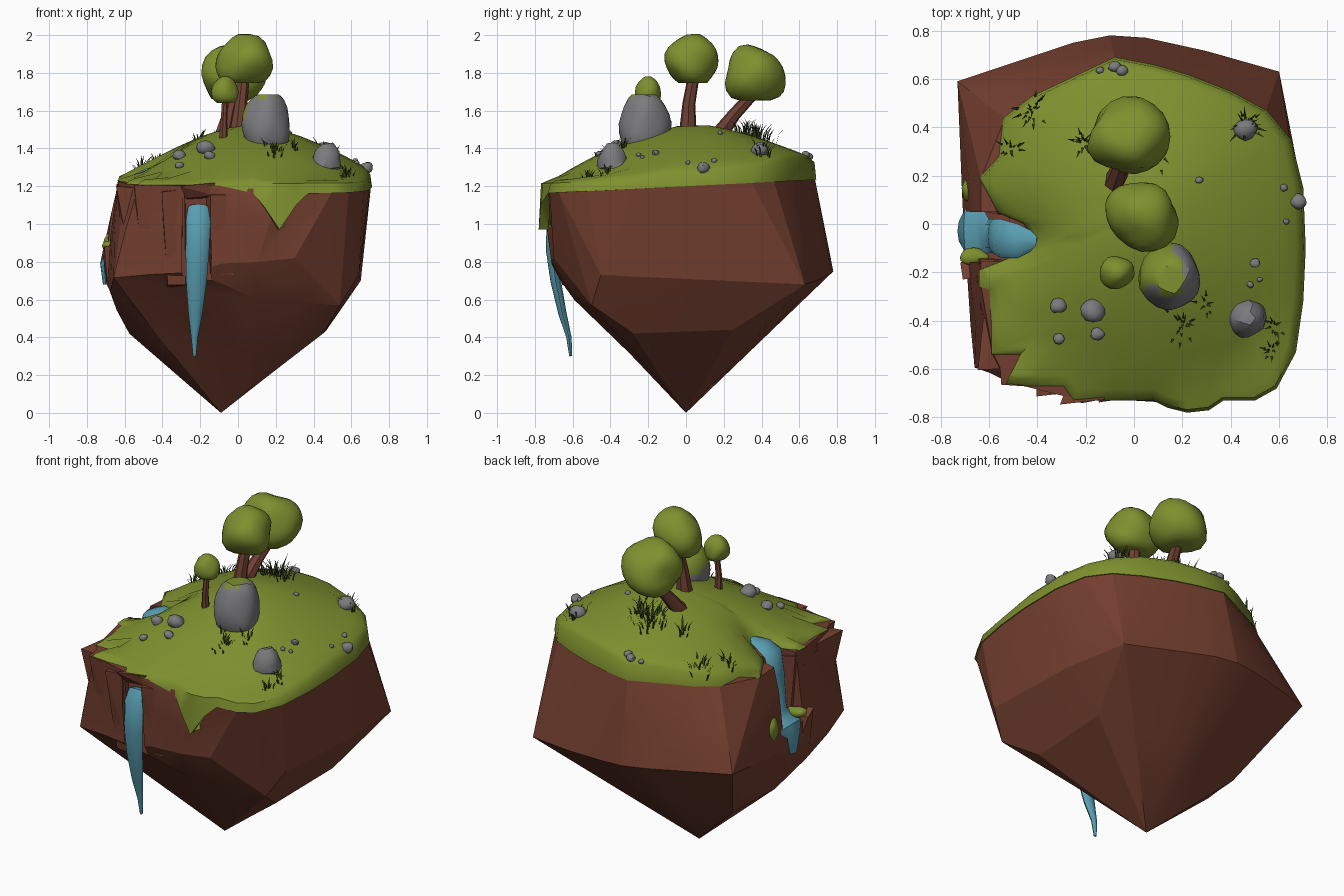
import bpy, bmesh, math, random
from mathutils import Vector, noise
from mathutils.bvhtree import BVHTree

random.seed(7)
cube = bpy.data.objects.get("Cube")
if cube:
    bpy.data.objects.remove(cube, do_unlink=True)


def material(name, r, g, b):
    mat = bpy.data.materials.new(name)
    mat.use_nodes = True
    mat.diffuse_color = (r, g, b, 1)
    shader = mat.node_tree.nodes["Principled BSDF"]
    shader.inputs["Base Color"].default_value = (r, g, b, 1)
    shader.inputs["Roughness"].default_value = 0.9
    return mat


GRASS = material("grass green", 0.21, 0.28, 0.028)
EARTH = material("earth brown", 0.175, 0.05, 0.029)
BARK = material("bark brown", 0.17, 0.055, 0.035)
STONE = material("stone grey", 0.2, 0.2, 0.21)
WATER = material("water blue", 0.1, 0.34, 0.44)
BLADE = material("dark blade green", 0.035, 0.06, 0.012)


def finish(name, bm, mats, angle=None):
    """Turn a bmesh into an object, smooth below the given angle."""
    bmesh.ops.recalc_face_normals(bm, faces=bm.faces)
    mesh = bpy.data.meshes.new(name)
    for face in bm.faces:
        face.smooth = angle is not None
    bm.to_mesh(mesh)
    bm.free()
    for mat in mats:
        mesh.materials.append(mat)
    if angle is not None:
        mesh.set_sharp_from_angle(angle=math.radians(angle))
    obj = bpy.data.objects.new(name, mesh)
    bpy.context.collection.objects.link(obj)
    return obj


def add_hull(bm, points):
    """Wrap points in a convex skin."""
    verts = [bm.verts.new(p) for p in points]
    result = bmesh.ops.convex_hull(bm, input=verts)
    loose = {v for v in result["geom_interior"] + result["geom_unused"]
             if isinstance(v, bmesh.types.BMVert)}
    bmesh.ops.delete(bm, geom=list(loose), context="VERTS")


def add_chunk(bm, centre, size, jitter, tuck=0.0):
    """Rough box of earth, its foot tucked in toward the island's axis."""
    points = []
    for x, y, z in [(x, y, z) for x in (-.5, .5) for y in (-.5, .5) for z in (-.5, .5)]:
        p = Vector(centre) + Vector(size) * Vector((x, y, z))
        p += Vector([random.uniform(-jitter, jitter) for _ in range(3)])
        if z < 0:
            p.xy *= 1 - tuck
        points.append(p)
    add_hull(bm, points)


def sweep(name, rows, axis, mat, sides=8):
    """Tube through rows of x, y, z, half width, half thickness."""
    bm = bmesh.new()
    path = [Vector(r[:3]) for r in rows]
    rings = []
    for i, row in enumerate(rows):
        tangent = path[min(i + 1, len(path) - 1)] - path[max(i - 1, 0)]
        across = Vector(axis)
        normal = tangent.cross(across).normalized()
        ring = []
        for k in range(sides):
            a = math.tau * k / sides
            ring.append(bm.verts.new(path[i] + across * row[3] * math.cos(a)
                                     + normal * row[4] * math.sin(a)))
        rings.append(ring)
    for lower, upper in zip(rings, rings[1:]):
        for k in range(sides):
            n = (k + 1) % sides
            bm.faces.new((lower[k], lower[n], upper[n], upper[k]))
    bm.faces.new(rings[0])
    bm.faces.new(rings[-1])
    return finish(name, bm, [mat], 50)


# Grassy cap: stepped outline drawn in rings over a smooth dome
OUTLINE = [(-.08, .69), (.08, .66), (.22, .62), (.4, .55), (.55, .47), (.65, .35), (.7, .15),
           (.71, -.1), (.7, -.32), (.67, -.53), (.59, -.68), (.5, -.73), (.37, -.73),
           (.31, -.77), (.22, -.78), (.14, -.76), (.08, -.73), (-.1, -.73), (-.25, -.73),
           (-.29, -.67), (-.42, -.67), (-.53, -.66), (-.47, -.54), (-.59, -.54),
           (-.59, -.4), (-.6, -.27), (-.64, -.26), (-.64, -.19), (-.52, -.14), (-.42, -.07),
           (-.46, 0), (-.57, .05), (-.64, .19), (-.56, .28), (-.54, .44), (-.42, .53), (-.25, .61)]
CENTRE = Vector((.07, .05, 0))
PEAK = 1.53


def rim_height(x, y):
    return 1.2 + .05 * y + (.04 if x < 0 and y < 0 else 0)


def dome_height(x, y):
    reach = (abs((x - CENTRE.x) / .67) ** 2.3 + abs((y - CENTRE.y) / .76) ** 2.3) ** (1 / 2.3)
    low = 1.26 + .04 * y
    gully = .1 * math.exp(-((x + .47) ** 2 + (y + .06) ** 2) / .014)
    return low + (PEAK - low) * (1 - min(reach, 1) ** 1.5) - gully


def tongue(x, y):
    return .19 * max(0, 1 - abs(x - .22) / .13) if y < -.6 else 0


bm = bmesh.new()
rings = []
for s in (.12, .27, .42, .57, .72, .85, .94, .985, 1, .94):
    ring = []
    for x, y in OUTLINE:
        p = CENTRE.lerp(Vector((x, y, 0)), s)
        p.z = dome_height(p.x, p.y)
        if len(rings) == 7:
            p.z -= .015
        elif len(rings) > 7:
            p.z = rim_height(x, y) - tongue(x, y)
        ring.append(bm.verts.new(p))
    rings.append(ring)
for inner, outer in zip(rings, rings[1:]):
    for k in range(len(OUTLINE)):
        n = (k + 1) % len(OUTLINE)
        bm.faces.new((inner[k], outer[k], outer[n], inner[n]))
bm.faces.new(rings[0])
bm.faces.new(rings[-1])
bmesh.ops.recalc_face_normals(bm, faces=bm.faces)
ground = BVHTree.FromBMesh(bm)
finish("grass_cap", bm, [GRASS], 50)


def ground_at(x, y):
    return ground.ray_cast(Vector((x, y, 3)), Vector((0, 0, -1)))[0].z


# Hanging earth: faceted hull tapering to a low point
bm = bmesh.new()
points = [CENTRE.lerp(Vector((x, max(y, -.74), 0)), .99) + Vector((0, 0, rim_height(x, y)))
          for x, y in OUTLINE]
points += [Vector(p) for p in (
    (-.73, .59, .79), (-.72, .42, .77), (-.25, .75, .76), (-.1, .78, .75), (.05, .77, .74),
    (.3, .715, .71), (.6, .63, .68), (.65, .2, .7), (.64, -.45, .73), (.54, -.5, .57),
    (.45, -.28, .42), (.47, .25, .44), (.1, -.72, .8), (.3, -.7, .82), (.1, -.6, .6),
    (-.25, -.69, .76), (-.69, -.42, .65), (-.66, -.6, .72), (-.57, -.05, .42),
    (-.5, .26, .37), (-.09, 0, 0))]
add_hull(bm, points)
bmesh.ops.subdivide_edges(bm, edges=[e for e in bm.edges if e.calc_length() > .25], cuts=1)
bmesh.ops.triangulate(bm, faces=bm.faces)
for v in bm.verts:
    if v.co.x < .3 and v.co.y < .1 and .2 < v.co.z < 1.1:
        v.co += noise.noise_vector(v.co * 6) * .03
earth = finish("earth_body", bm, [EARTH], 14)

# Cut the spring channel in front and the waterfall notch on one side
bm = bmesh.new()
add_chunk(bm, (-.215, -.76, .9), (.15, .2, .6), .01)
add_chunk(bm, (-.72, -.05, 1.12), (.4, .2, .58), .02)
cutter = finish("channel_cutter", bm, [EARTH])
cutter.hide_render = True
cut = earth.modifiers.new("channels", "BOOLEAN")
cut.object = cutter
cut.solver = "EXACT"
depsgraph = bpy.context.evaluated_depsgraph_get()
carved = bpy.data.meshes.new_from_object(earth.evaluated_get(depsgraph))
earth.modifiers.clear()
earth.data = carved
bpy.data.objects.remove(cutter, do_unlink=True)

# Cracked slabs on the craggy corner
bm = bmesh.new()
for centre, size in (
        ((-.57, -.5, 1.02), (.12, .2, .34)), ((-.46, -.61, .97), (.16, .1, .46)),
        ((-.34, -.66, .92), (.1, .08, .52)), ((-.08, -.68, .96), (.14, .08, .42)),
        ((-.215, -.7, 1.18), (.15, .08, .06)), ((-.6, -.3, .95), (.1, .18, .4)),
        ((-.6, -.19, 1), (.1, .06, .4)), ((-.67, -.18, .76), (.1, .07, .22)),
        ((-.6, .11, 1), (.1, .1, .38))):
    add_chunk(bm, centre, size, .02, .06)
finish("cliff_slabs", bm, [EARTH])

# Water
sweep("front_waterfall", [(-.21, -.63, 1.08, .04, .015), (-.21, -.68, 1.09, .055, .02),
                          (-.21, -.71, 1.02, .065, .03), (-.215, -.71, .85, .062, .03),
                          (-.22, -.69, .7, .055, .028), (-.225, -.655, .53, .038, .022),
                          (-.23, -.62, .4, .018, .014), (-.23, -.61, .3, .008, .008)],
      (1, 0, 0), WATER)
sweep("side_waterfall", [(-.4, -.07, 1.28, .03, .02), (-.48, -.07, 1.27, .07, .025),
                         (-.55, -.06, 1.24, .08, .025), (-.585, -.05, 1.12, .07, .02),
                         (-.6, -.05, .9, .07, .02), (-.64, -.02, .86, .11, .02),
                         (-.69, -.02, .845, .11, .02), (-.71, -.03, .79, .06, .02),
                         (-.7, -.04, .68, .03, .015)], (0, 1, 0), WATER)


def add_blob(bm, centre, radii, lump, seed, detail=3, low=-1.0, high=1.0, taper=0.0):
    """Lumpy ball, optionally flattened below or above and tapered upward."""
    made = bmesh.ops.create_icosphere(bm, subdivisions=detail, radius=1)["verts"]
    for v in made:
        n = v.co.copy()
        v.co *= 1 + lump * noise.noise(n * .9 + Vector((seed, seed * 2.3, .5)))
        v.co.z = min(max(v.co.z, low), high)
        v.co.xy *= 1 - taper * v.co.z
        v.co = Vector(centre) + v.co * Vector(radii)


# Mossy ledges beside the side pool
bm = bmesh.new()
add_blob(bm, (-.675, .14, .88), (.035, .05, .075), .3, 1)
add_blob(bm, (-.66, -.135, .88), (.06, .035, .03), .3, 2)
finish("pool_moss", bm, [GRASS], 60)

# Trees: leaning trunk and round crown
for name, foot, crown, radii, girth, lump in (
        ("tall_tree", (0, .01), (.03, .04, 1.865), (.15, .145, .14), .035, .25),
        ("leaning_tree", (-.08, .17), (-.02, .36, 1.79), (.165, .16, .16), .035, .3),
        ("small_tree", (-.08, -.2), (-.07, -.2, 1.705), (.072, .07, .075), .018, .2)):
    x, y = foot
    z = ground_at(x, y) - .03
    top = Vector(crown) - Vector((0, 0, radii[2] * .6))
    bend = Vector((x, y, z)).lerp(top, .5) - Vector((0, .01, 0))
    sweep(name + "_trunk", [(x, y, z, girth * 1.35, girth * 1.35), (*bend, girth, girth),
                            (*top, girth * .9, girth * .9)], (1, 0, 0), BARK, 7)
    bm = bmesh.new()
    add_blob(bm, crown, radii, lump, len(name), low=-.85, taper=.06)
    finish(name + "_crown", bm, [GRASS], 80)

# Large boulder, mossy on top and down the sheltered side
bm = bmesh.new()
add_blob(bm, (.15, -.225, 1.53), (.13, .135, .18), .2, 5, high=.87, taper=.16)
bm.normal_update()
for face in bm.faces:
    mid, n = face.calc_center_median(), face.normal
    crest = n.z > .6 and mid.x < .2
    shelter = n.z > .12 and n.y - n.x > .3 and mid.x < .17
    face.material_index = int(crest or shelter)
finish("mossy_boulder", bm, [STONE, GRASS], 28)

# Peaked boulder and scattered pebbles
bm = bmesh.new()
add_blob(bm, (.47, -.39, 1.34), (.085, .075, .095), .35, 3, detail=2, taper=.35)
finish("peaked_boulder", bm, [STONE], 30)
bm = bmesh.new()
for i, (x, y, r) in enumerate((
        (-.31, -.34, .037), (-.17, -.36, .05), (-.15, -.455, .03), (-.31, -.475, .025),
        (.46, .39, .05), (.68, .09, .036), (.62, .15, .017), (.63, .01, .014),
        (.5, -.16, .022), (.48, -.25, .015), (.52, -.23, .012), (.27, .18, .016),
        (-.08, .65, .026), (-.05, .635, .024), (-.14, .635, .016))):
    add_blob(bm, (x, y, ground_at(x, y) + r * .25), (r, r * .9, r * .85), .3, i, detail=2)
finish("pebbles", bm, [STONE], 40)

# Tufts of thin bent blades
bm = bmesh.new()
for x, y, spread, height, count in (
        (-.42, .47, .06, .06, 20), (-.51, .31, .04, .06, 14), (-.21, .34, .04, .08, 16),
        (-.02, .37, .11, .09, 50), (.46, .41, .06, .07, 28), (.13, -.1, .07, .05, 14),
        (.2, -.41, .08, .05, 24), (.3, -.33, .04, .05, 10), (.58, -.42, .04, .05, 12),
        (.57, -.52, .03, .05, 10), (.1, .3, .08, .08, 18)):
    for _ in range(count):
        a = random.uniform(0, math.tau)
        out = Vector((math.cos(a), math.sin(a), 0))
        side = Vector((-out.y, out.x, 0)) * .005
        root = Vector((x, y, 0)) + out * random.uniform(0, spread)
        root.z = ground_at(root.x, root.y) - .01
        tall = height * random.uniform(.6, 1.2)
        mid = root + out * tall * .15 + Vector((0, 0, tall * .6))
        tip = root + out * tall * .55 + Vector((0, 0, tall))
        a, b, c, d, e = [bm.verts.new(p) for p in
                         (root - side, root + side, mid + side * .8, mid - side * .8, tip)]
        bm.faces.new((a, b, c, d))
        bm.faces.new((d, c, e))
finish("grass_tufts", bm, [BLADE])
